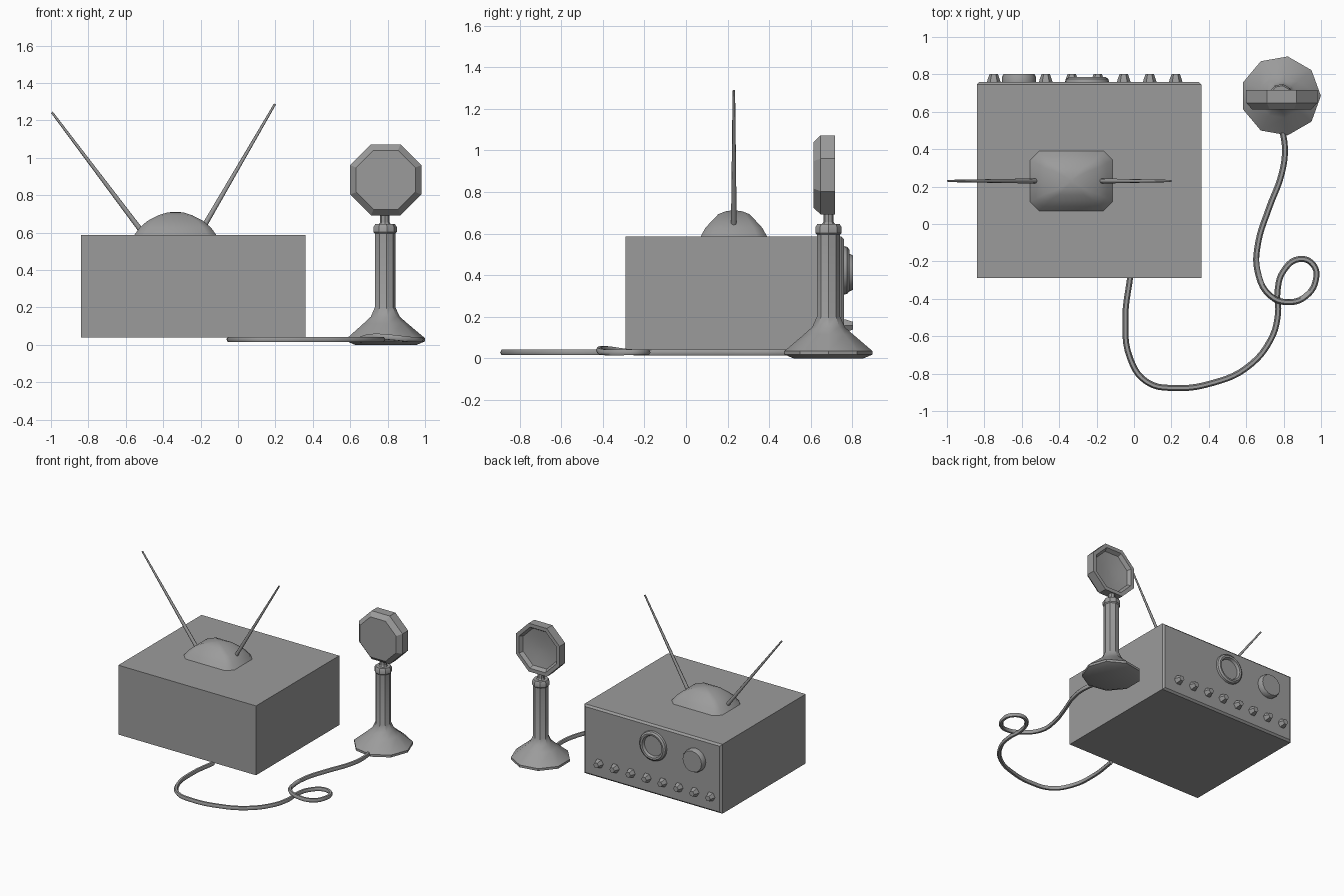
import bpy, bmesh, math
from mathutils import Vector

old = bpy.data.objects.get("Cube")
if old:
    bpy.data.objects.remove(old, do_unlink=True)

grey = bpy.data.materials.new("plain_grey")
GREY = (0.33, 0.33, 0.33, 1)
grey.use_nodes = True
grey.diffuse_color = GREY
grey.node_tree.nodes["Principled BSDF"].inputs["Base Color"].default_value = GREY


def finish(obj, angle=30):
    obj.data.materials.clear()
    obj.data.materials.append(grey)
    bpy.ops.object.select_all(action='DESELECT')
    obj.select_set(True)
    bpy.context.view_layer.objects.active = obj
    bpy.ops.object.shade_smooth_by_angle(angle=math.radians(angle))
    return obj


def mesh_object(name, bm, angle=30):
    bmesh.ops.recalc_face_normals(bm, faces=bm.faces[:])
    mesh = bpy.data.meshes.new(name)
    bm.to_mesh(mesh)
    bm.free()
    obj = bpy.data.objects.new(name, mesh)
    bpy.context.collection.objects.link(obj)
    return finish(obj, angle)


def loft(name, rings, angle=30):
    """Skin a row of equal rings and cap both ends."""
    bm = bmesh.new()
    rows = [[bm.verts.new(p) for p in ring] for ring in rings]
    n = len(rows[0])
    for a, b in zip(rows, rows[1:]):
        for i in range(n):
            j = (i + 1) % n
            bm.faces.new((a[i], a[j], b[j], b[i]))
    bm.faces.new(rows[0])
    bm.faces.new(rows[-1])
    return mesh_object(name, bm, angle)


def lathe(name, profile, sides, centre, axis='Z', turn=0.0, angle=30):
    """Turn (radius, height) points about an upright or a front-to-back axis."""
    rings = []
    for r, h in profile:
        ring = []
        for i in range(sides):
            t = turn + math.tau * i / sides
            c, s = r * math.cos(t), r * math.sin(t)
            ring.append(Vector(centre) + Vector((c, s, h) if axis == 'Z' else (c, h, s)))
        rings.append(ring)
    return loft(name, rings, angle)


def rod(name, start, end, r0, r1):
    start, end = Vector(start), Vector(end)
    bm = bmesh.new()
    bmesh.ops.create_cone(bm, cap_ends=True, segments=8, radius1=r0, radius2=r1,
                          depth=(end - start).length)
    rot = (end - start).to_track_quat('Z', 'Y').to_matrix()
    for v in bm.verts:
        v.co = rot @ v.co + (start + end) / 2
    return mesh_object(name, bm, 50)


# Cabinet, with a small bevel around the control panel
bm = bmesh.new()
bmesh.ops.create_cube(bm, size=1)
for v in bm.verts:
    v.co = Vector((-0.24 + v.co.x * 1.2, 0.235 + v.co.y * 1.05, 0.313 + v.co.z * 0.546))
edges = [e for e in bm.edges if all(v.co.y > 0.7 for v in e.verts)]
bmesh.ops.bevel(bm, geom=edges, offset=0.014, segments=1, affect='EDGES')
mesh_object("cabinet", bm)

# Domed antenna base, from shrinking rectangles with cut corners
dome = []
for hx, hy, z in [(0.225, 0.163, 0.58), (0.19, 0.137, 0.627), (0.15, 0.105, 0.662),
                  (0.09, 0.075, 0.693), (0.045, 0.04, 0.707), (0.01, 0.01, 0.711)]:
    c = 0.3 * hy
    quarter = [(hx, hy - c), (hx - c, hy)]
    pts = quarter + [(-x, y) for x, y in quarter[::-1]]
    pts += [(-x, -y) for x, y in pts]
    dome.append([(x - 0.335, y + 0.23, z) for x, y in pts])
loft("antenna_base", dome, 40)

# Antennas
rod("right_antenna", (-0.51, 0.23, 0.6), (-0.995, 0.23, 1.243), 0.014, 0.006)
rod("left_antenna", (-0.19, 0.23, 0.62), (0.198, 0.23, 1.288), 0.014, 0.006)

# Controls on the back panel
for i in range(8):
    lathe(f"small_knob_{i + 1}", [(0.036, 0), (0.034, 0.012), (0.022, 0.045)], 6,
          (-0.75 + i * 0.139, 0.757, 0.157), 'Y')
lathe("large_knob", [(0.09, 0), (0.09, 0.03), (0.082, 0.046)], 16,
      (-0.615, 0.757, 0.412), 'Y')
lathe("dial_ring", [(0.117, 0), (0.113, 0.018), (0.1, 0.028), (0.086, 0.026),
                    (0.078, 0.006), (0.01, 0.006)], 20, (-0.25, 0.757, 0.423), 'Y')

# Microphone stand
lathe("microphone_stand", [(0.17, 0), (0.214, 0.018), (0.214, 0.036), (0.12, 0.115),
                           (0.08, 0.15), (0.057, 0.2), (0.057, 0.595), (0.064, 0.603),
                           (0.064, 0.63), (0.055, 0.645)], 9, (0.785, 0.685, 0))
lathe("microphone_neck", [(0.035, 0.64), (0.025, 0.655), (0.025, 0.72)], 8,
      (0.785, 0.685, 0))

# Octagonal microphone head: chamfered on the front, dished on the back
k = 1 / math.cos(math.pi / 8)
lathe("microphone_head", [(r * k, y) for r, y in [(0.158, 0.613), (0.19, 0.647),
                          (0.19, 0.717), (0.162, 0.717), (0.145, 0.69), (0.08, 0.68),
                          (0.01, 0.677)]], 8, (0.79, 0, 0.882), 'Y', math.pi / 8)

# Looped cord lying on the ground
path = [(-0.02, -0.28), (-0.046, -0.5), (-0.02, -0.72), (0.07, -0.845), (0.22, -0.877),
        (0.42, -0.85), (0.6, -0.77), (0.73, -0.62), (0.77, -0.48), (0.767, -0.36),
        (0.8, -0.25), (0.885, -0.187), (0.96, -0.22), (0.972, -0.3), (0.92, -0.385),
        (0.83, -0.418), (0.73, -0.385), (0.66, -0.25), (0.664, -0.1), (0.72, 0.08),
        (0.79, 0.27), (0.807, 0.4), (0.79, 0.52)]
curve = bpy.data.curves.new("cord", 'CURVE')
curve.dimensions = '3D'
curve.bevel_depth = 0.016
curve.bevel_resolution = 1
curve.resolution_u = 5
curve.use_fill_caps = True
spline = curve.splines.new('BEZIER')
spline.bezier_points.add(len(path) - 1)
for i, (p, (x, y)) in enumerate(zip(spline.bezier_points, path)):
    lift = {15: 0.01, 16: 0.016}.get(i, 0)
    p.co = (x, y, 0.029 + lift)
    p.handle_left_type = p.handle_right_type = 'AUTO'
cord = bpy.data.objects.new("cord", curve)
bpy.context.collection.objects.link(cord)
bpy.ops.object.select_all(action='DESELECT')
cord.select_set(True)
bpy.context.view_layer.objects.active = cord
bpy.ops.object.convert(target='MESH')
finish(bpy.context.view_layer.objects.active, 60)
